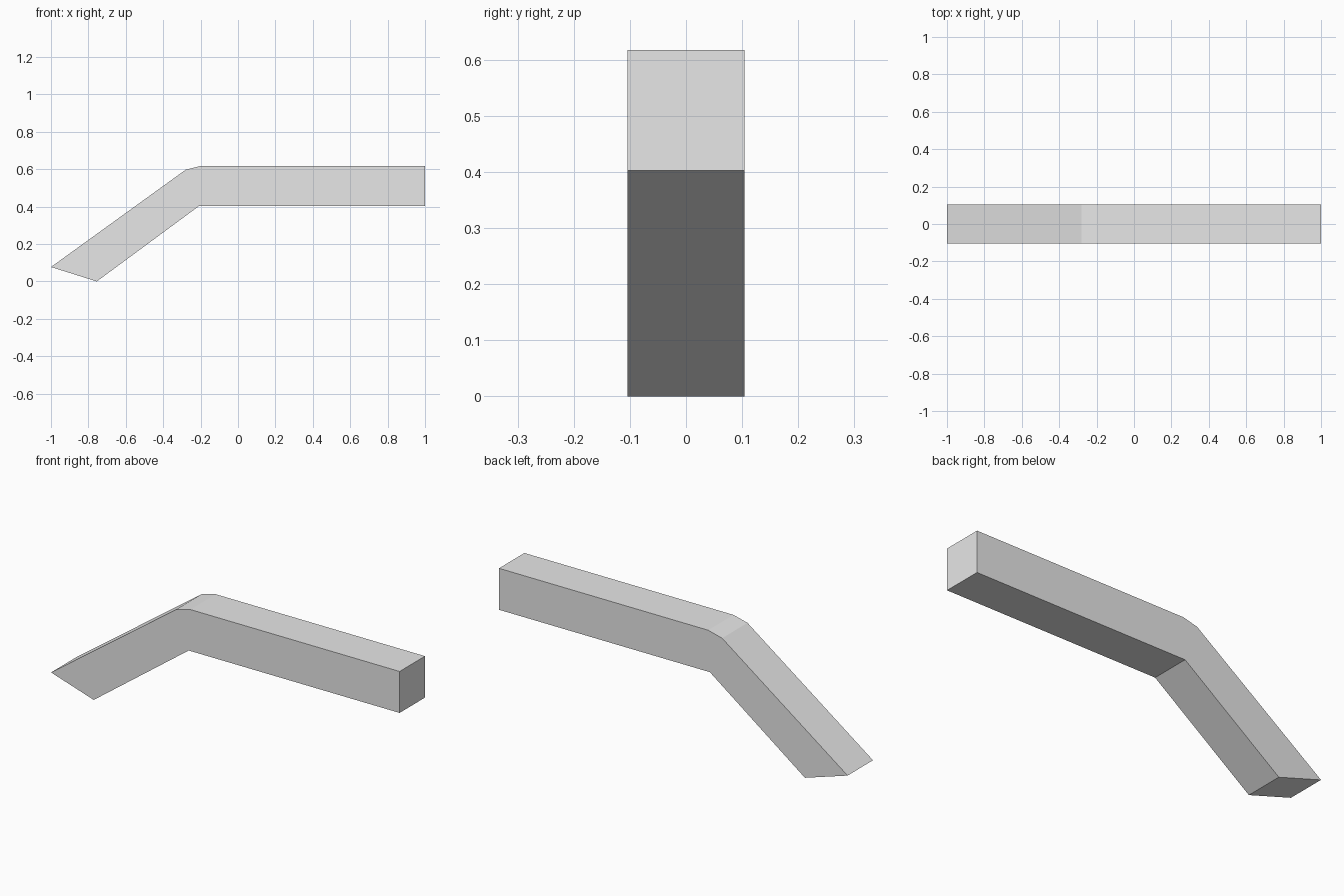
import bpy, bmesh

if "Cube" in bpy.data.objects:
    bpy.data.objects.remove(bpy.data.objects["Cube"])

# Single plain grey material
grey = bpy.data.materials.new("light grey")
grey.diffuse_color = (0.8, 0.8, 0.8, 1)
grey.use_nodes = True
grey.node_tree.nodes["Principled BSDF"].inputs["Base Color"].default_value = grey.diffuse_color

# Side profile (x, z) of the bent bar, extruded across its width
HALF_WIDTH = 0.104
PROFILE = [(-1, 0.077), (-0.755, 0), (-0.21, 0.402), (1, 0.402),
           (1, 0.617), (-0.2, 0.617), (-0.28, 0.597)]

bm = bmesh.new()
side = bm.faces.new([bm.verts.new((x, -HALF_WIDTH, z)) for x, z in PROFILE])
ext = bmesh.ops.extrude_face_region(bm, geom=[side])
moved = [g for g in ext["geom"] if isinstance(g, bmesh.types.BMVert)]
bmesh.ops.translate(bm, verts=moved, vec=(0, 2 * HALF_WIDTH, 0))

# Make sure both end caps exist exactly once, facing outward
for y in (-HALF_WIDTH, HALF_WIDTH):
    if not any(all(abs(v.co.y - y) < 1e-5 for v in f.verts) for f in bm.faces):
        loop = [next(v for v in bm.verts if abs(v.co.y - y) < 1e-5
                     and abs(v.co.x - px) < 1e-5 and abs(v.co.z - pz) < 1e-5)
                for px, pz in PROFILE]
        bm.faces.new(loop)
bmesh.ops.recalc_face_normals(bm, faces=bm.faces[:])

mesh = bpy.data.meshes.new("bent_bar")
bm.to_mesh(mesh)
bm.free()
mesh.materials.append(grey)
bar = bpy.data.objects.new("bent_bar", mesh)
bpy.context.collection.objects.link(bar)
